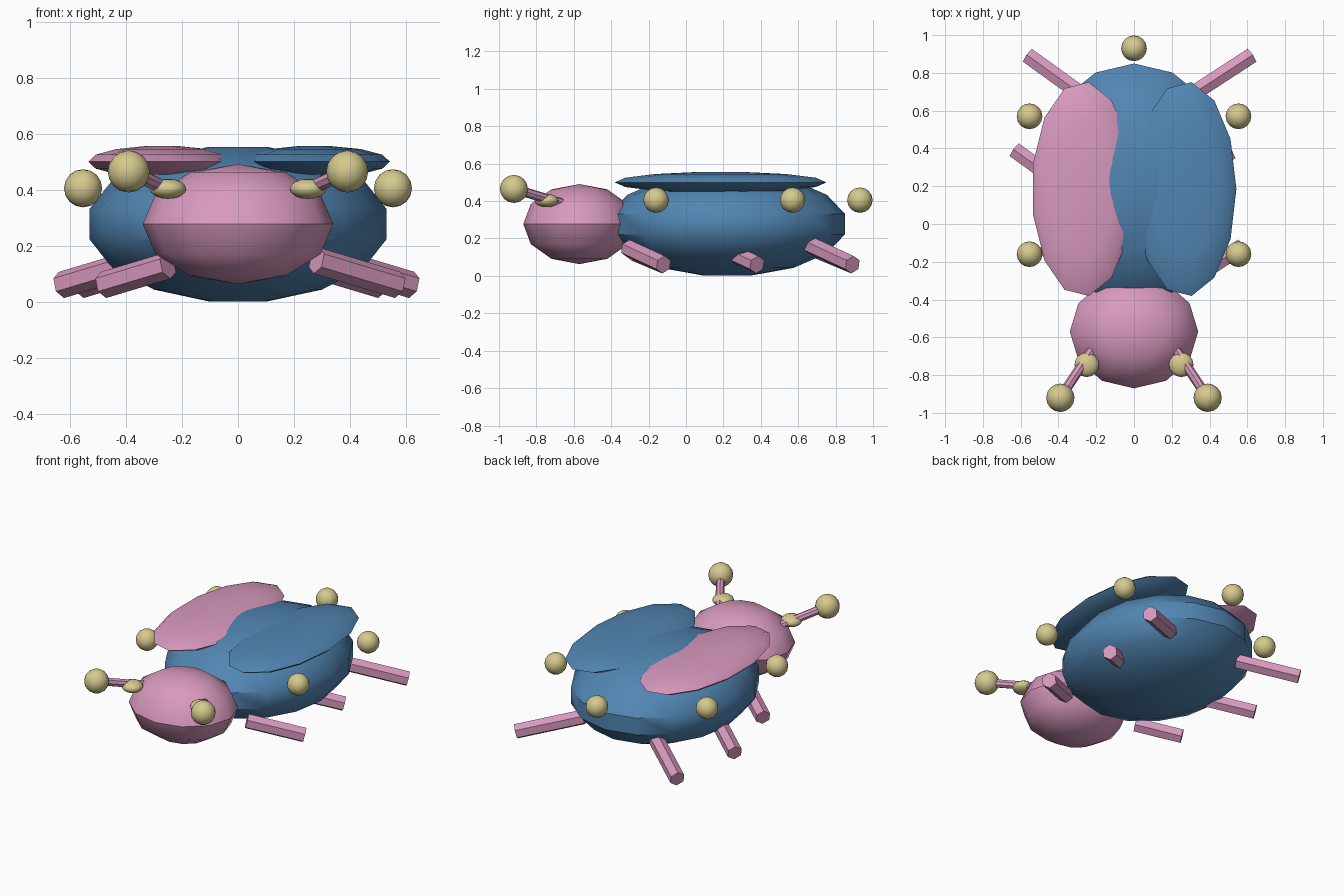
import bpy, bmesh, math
from mathutils import Vector

if "Cube" in bpy.data.objects:
    bpy.data.objects.remove(bpy.data.objects["Cube"])


def material(name, rgb):
    m = bpy.data.materials.new(name)
    m.diffuse_color = (*rgb, 1)
    m.use_nodes = True
    m.node_tree.nodes["Principled BSDF"].inputs["Base Color"].default_value = m.diffuse_color
    return m


BLUE = material("steel blue", (0.082, 0.235, 0.445))
PINK = material("pink", (0.69, 0.32, 0.52))
GOLD = material("pale gold", (0.67, 0.59, 0.27))


def finish(name, bm, mat, angle=40):
    bmesh.ops.recalc_face_normals(bm, faces=bm.faces)
    me = bpy.data.meshes.new(name)
    bm.to_mesh(me)
    bm.free()
    me.materials.append(mat)
    ob = bpy.data.objects.new(name, me)
    bpy.context.collection.objects.link(ob)
    bpy.ops.object.select_all(action='DESELECT')
    ob.select_set(True)
    bpy.context.view_layer.objects.active = ob
    bpy.ops.object.shade_smooth_by_angle(angle=math.radians(angle))
    return ob


def capped_ellipsoid(name, centre, radii, mat, sides, rings):
    """Ellipsoid of stacked rings with small flat caps instead of poles."""
    bm = bmesh.new()
    loops = []
    for i in range(rings):
        p = math.pi * (i + 0.5) / rings
        loops.append([bm.verts.new((
            centre[0] + radii[0] * math.sin(p) * math.cos(2 * math.pi * j / sides),
            centre[1] + radii[1] * math.sin(p) * math.sin(2 * math.pi * j / sides),
            centre[2] + radii[2] * math.cos(p))) for j in range(sides)])
    for a, b in zip(loops, loops[1:]):
        for j in range(sides):
            k = (j + 1) % sides
            bm.faces.new((a[j], b[j], b[k], a[k]))
    bm.faces.new(loops[0])
    bm.faces.new(loops[-1])
    return finish(name, bm, mat)


def ellipsoid(name, centre, radii, mat, sides=16, rings=8):
    bm = bmesh.new()
    bmesh.ops.create_uvsphere(bm, u_segments=sides, v_segments=rings, radius=1)
    for v in bm.verts:
        v.co = Vector(c + r * t for c, r, t in zip(centre, radii, v.co))
    return finish(name, bm, mat)


def rod(name, start, end, radius, mat, sides):
    start, end = Vector(start), Vector(end)
    d = end - start
    bm = bmesh.new()
    bmesh.ops.create_cone(bm, cap_ends=True, segments=sides, radius1=radius,
                          radius2=radius, depth=d.length)
    rot = d.to_track_quat('Z', 'Y')
    for v in bm.verts:
        v.co = rot @ v.co + (start + end) / 2
    return finish(name, bm, mat)


# Body and head
capped_ellipsoid("body", (0, 0.22, 0.277), (0.54, 0.642, 0.281), BLUE, 16, 8)
ellipsoid("head", (0, -0.57, 0.277), (0.34, 0.30, 0.214), PINK, 12, 6)

# Wing covers, one in each colour
for side, x, mat in (("left", -0.272, PINK), ("right", 0.272, BLUE)):
    capped_ellipsoid(side + "_wing", (x, 0.185, 0.5), (0.27, 0.57, 0.057), mat, 13, 7)

# Legs, swept backwards and down
for name, s, x, y in (("front_right_leg", 1, 0.57, -0.12),
                      ("middle_right_leg", 1, 0.51, 0.38),
                      ("rear_right_leg", 1, 0.62, 0.89),
                      ("front_left_leg", -1, 0.48, -0.12),
                      ("middle_left_leg", -1, 0.63, 0.39),
                      ("rear_left_leg", -1, 0.56, 0.89)):
    length = x - (0.28 if s > 0 else 0.25)
    slope = 0.65 if s > 0 else 0.72
    rod(name, (s * (x - length), y - slope * length, 0.06 + 0.3 * length),
        (s * x, y, 0.06), 0.048, PINK, 6)

# Eyes, antennae and side spots
for s, side in ((-1, "left"), (1, "right")):
    ellipsoid(side + "_eye", (s * 0.25, -0.745, 0.403), (0.065, 0.065, 0.036), GOLD)
    rod(side + "_antenna", (s * 0.225, -0.67, 0.39), (s * 0.39, -0.92, 0.465), 0.026, PINK, 8)
    ellipsoid(side + "_antenna_tip", (s * 0.39, -0.92, 0.465), (0.075,) * 3, GOLD)
    for y, place in ((-0.16, "front"), (0.57, "rear")):
        ellipsoid(side + "_" + place + "_spot", (s * 0.553, y, 0.405), (0.068,) * 3, GOLD)

# Tail spot
ellipsoid("tail_spot", (0, 0.93, 0.405), (0.068,) * 3, GOLD)
